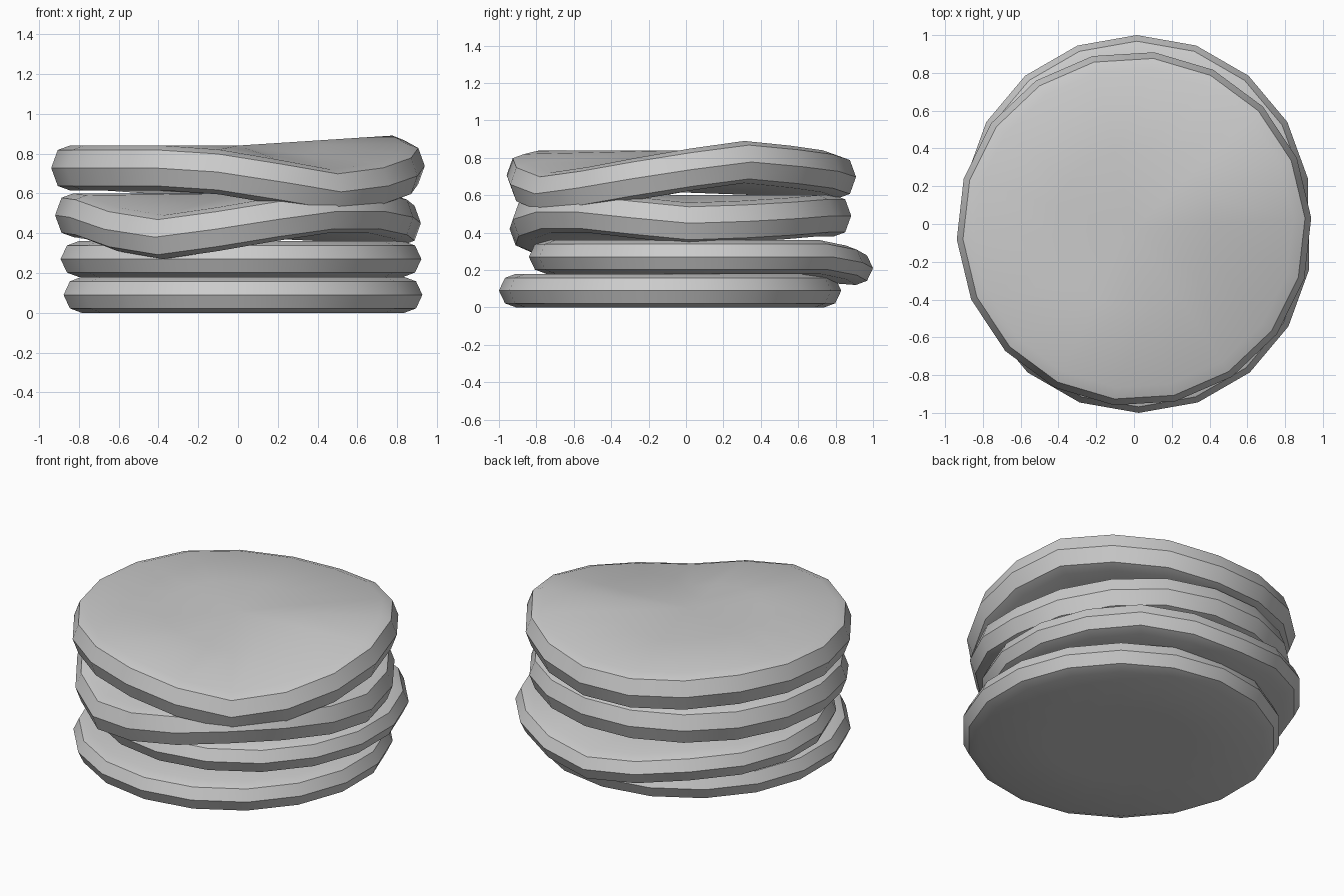
import bpy, bmesh
from math import radians, cos, sin, pi

cube = bpy.data.objects.get("Cube")
if cube:
    bpy.data.objects.remove(cube, do_unlink=True)

grey = bpy.data.materials.new("plain_grey")
grey.use_nodes = True
color = (0.6, 0.6, 0.6, 1)
grey.diffuse_color = color
grey.node_tree.nodes["Principled BSDF"].inputs["Base Color"].default_value = color

SIDES = 18


def sag_at(keys, angle):
    """Interpolate rim height offset between (degrees, offset) keys."""
    pts = [(a - 360, h) for a, h in keys] + keys + [(a + 360, h) for a, h in keys]
    for (a, h), (b, k) in zip(pts, pts[1:]):
        if a <= angle <= b:
            return h + (k - h) * (angle - a) / (b - a)
    return 0


def make_disc(name, center, radius, z0, z1, phase, keys):
    """Soft round cake: rings from the underside centre to the top centre."""
    edge = 0.022
    mid = (z0 + z1) / 2
    profile = [(0.45, z0), (0.9, z0), (0.965, z0 + edge), (1, mid),
               (0.965, z1 - edge), (0.9, z1), (0.45, z1)]
    bm = bmesh.new()
    rings = []
    for r, z in profile:
        ring = []
        for i in range(SIDES):
            deg = phase + i * 360 / SIDES
            t = radians(deg)
            sag = sag_at(keys, deg) * min(1, r / 0.9)
            ring.append(bm.verts.new((center[0] + radius * r * cos(t),
                                      center[1] + radius * r * sin(t), z + sag)))
        rings.append(ring)
    for low, high in zip(rings, rings[1:]):
        for i in range(SIDES):
            j = (i + 1) % SIDES
            bm.faces.new((low[i], low[j], high[j], high[i]))
    # Close both ends with a fan
    for ring, z, flip in ((rings[0], z0, True), (rings[-1], z1, False)):
        hub = bm.verts.new((*center, z))
        for i in range(SIDES):
            a, b = ring[i], ring[(i + 1) % SIDES]
            bm.faces.new((b, a, hub) if flip else (a, b, hub))
    mesh = bpy.data.meshes.new(name)
    bm.to_mesh(mesh)
    bm.free()
    mesh.materials.append(grey)
    obj = bpy.data.objects.new(name, mesh)
    bpy.context.collection.objects.link(obj)
    bpy.ops.object.select_all(action="DESELECT")
    obj.select_set(True)
    bpy.context.view_layer.objects.active = obj
    bpy.ops.object.shade_smooth_by_angle(angle=radians(30))


# Stack, bottom to top
make_disc("bottom_pancake", (0.025, -0.085), 0.915, 0, 0.18, 10, [(0, 0)])
make_disc("second_pancake", (0.015, 0.08), 0.92, 0.18, 0.36, 10,
          [(50, 0), (70, -0.03), (90, -0.06), (110, -0.03), (130, 0)])
make_disc("third_pancake", (0, -0.03), 0.92, 0.38, 0.6, 3,
          [(3, -0.04), (23, -0.03), (63, 0), (183, 0), (203, -0.01), (223, -0.07),
           (243, -0.11), (263, -0.07), (283, -0.02), (303, 0.02), (323, 0.02),
           (343, -0.01)])
make_disc("top_pancake", (0, -0.025), 0.94, 0.615, 0.84, 3.5,
          [(3.5, 0.01), (23.5, 0.05), (43.5, 0.025), (63.5, 0), (83.5, -0.03),
           (103.5, -0.03), (143.5, 0), (243.5, 0), (263.5, -0.02), (283.5, -0.07),
           (303.5, -0.12), (323.5, -0.09), (343.5, -0.04)])
